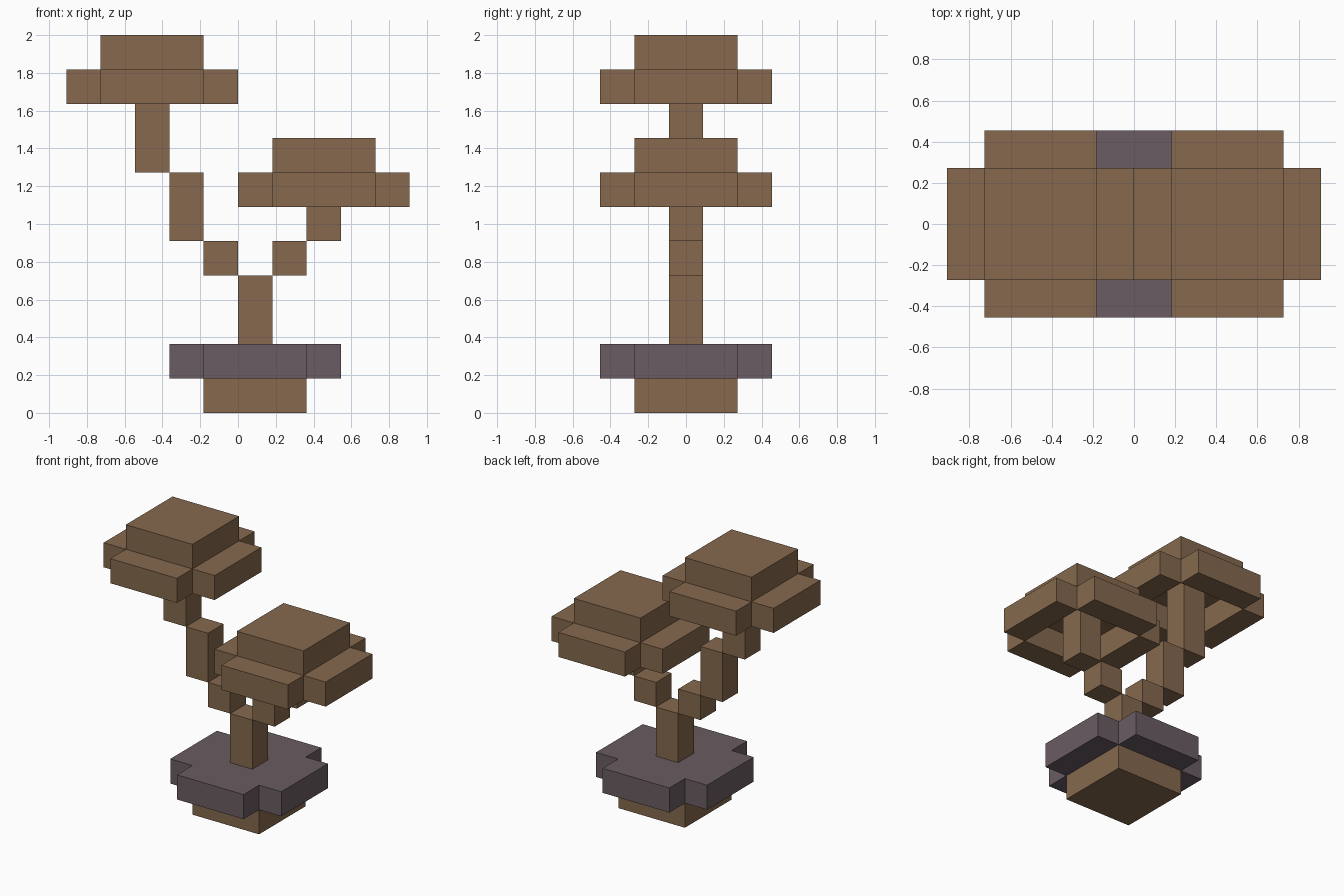
import bpy
import bmesh

cube = bpy.data.objects.get("Cube")
if cube:
    bpy.data.objects.remove(cube, do_unlink=True)

U = 2 / 11  # one block


def make_material(name, color):
    mat = bpy.data.materials.new(name)
    mat.use_nodes = True
    mat.diffuse_color = color
    mat.node_tree.nodes["Principled BSDF"].inputs["Base Color"].default_value = color
    return mat


brown = make_material("bark brown", (0.238, 0.141, 0.076, 1))
purple = make_material("dusky purple", (0.141, 0.107, 0.122, 1))


def finish(name, bm, mat):
    bmesh.ops.recalc_face_normals(bm, faces=bm.faces)
    mesh = bpy.data.meshes.new(name)
    bm.to_mesh(mesh)
    bm.free()
    mesh.materials.append(mat)
    obj = bpy.data.objects.new(name, mesh)
    bpy.context.collection.objects.link(obj)
    return obj


def block(name, center_x, center_y, z0, z1, width, depth, mat=brown):
    """Box measured in blocks."""
    bm = bmesh.new()
    bmesh.ops.create_cube(bm, size=U)
    bmesh.ops.scale(bm, vec=(width, depth, z1 - z0), verts=bm.verts)
    bmesh.ops.translate(bm, verts=bm.verts,
                        vec=(center_x * U, center_y * U, (z0 + z1) / 2 * U))
    return finish(name, bm, mat)


def cross_slab(name, center_x, z0, z1, inner, outer, mat):
    """Solid square slab with its four corners notched out."""
    quarter = [(outer, -inner), (outer, inner), (inner, inner)]
    outline = []
    for _ in range(4):
        outline += quarter
        quarter = [(-y, x) for x, y in quarter]
    bm = bmesh.new()
    face = bm.faces.new([bm.verts.new(((center_x + x) * U, y * U, z0 * U))
                         for x, y in outline])
    ext = bmesh.ops.extrude_face_region(bm, geom=[face], use_keep_orig=True)
    top = [v for v in ext["geom"] if isinstance(v, bmesh.types.BMVert)]
    bmesh.ops.translate(bm, verts=top, vec=(0, 0, (z1 - z0) * U))
    return finish(name, bm, mat)


def canopy(side, x, z):
    """Flat crown over an open ring of four blocks."""
    block(side + "_canopy_top", x, 0, z + 1, z + 2, 3, 3)
    for s, label in ((-1, "right"), (1, "left")):
        block(f"{side}_canopy_{label}_arm", x + 2 * s, 0, z, z + 1, 1, 3)
    for s, label in ((-1, "front"), (1, "back")):
        block(f"{side}_canopy_{label}_arm", x, 2 * s, z, z + 1, 3, 1)


# Pot and trunk
block("pot_base", 0.5, 0, 0, 1, 3, 3)
cross_slab("pot_rim", 0.5, 1, 2, 1.5, 2.5, purple)
block("trunk", 0.5, 0, 2, 4, 1, 1)

# Stepped branches; the last step of each reaches up inside its canopy
branches = {
    "right": [(-0.5, 4, 5), (-1.5, 5, 7), (-2.5, 7, 10)],
    "left": [(1.5, 4, 5), (2.5, 5, 7)],
}
for side, steps in branches.items():
    for i, (x, z0, z1) in enumerate(steps):
        block(f"{side}_branch_{i + 1}", x, 0, z0, z1, 1, 1)
    x, _, tip = steps[-1]
    canopy(side, x, tip - 1)
